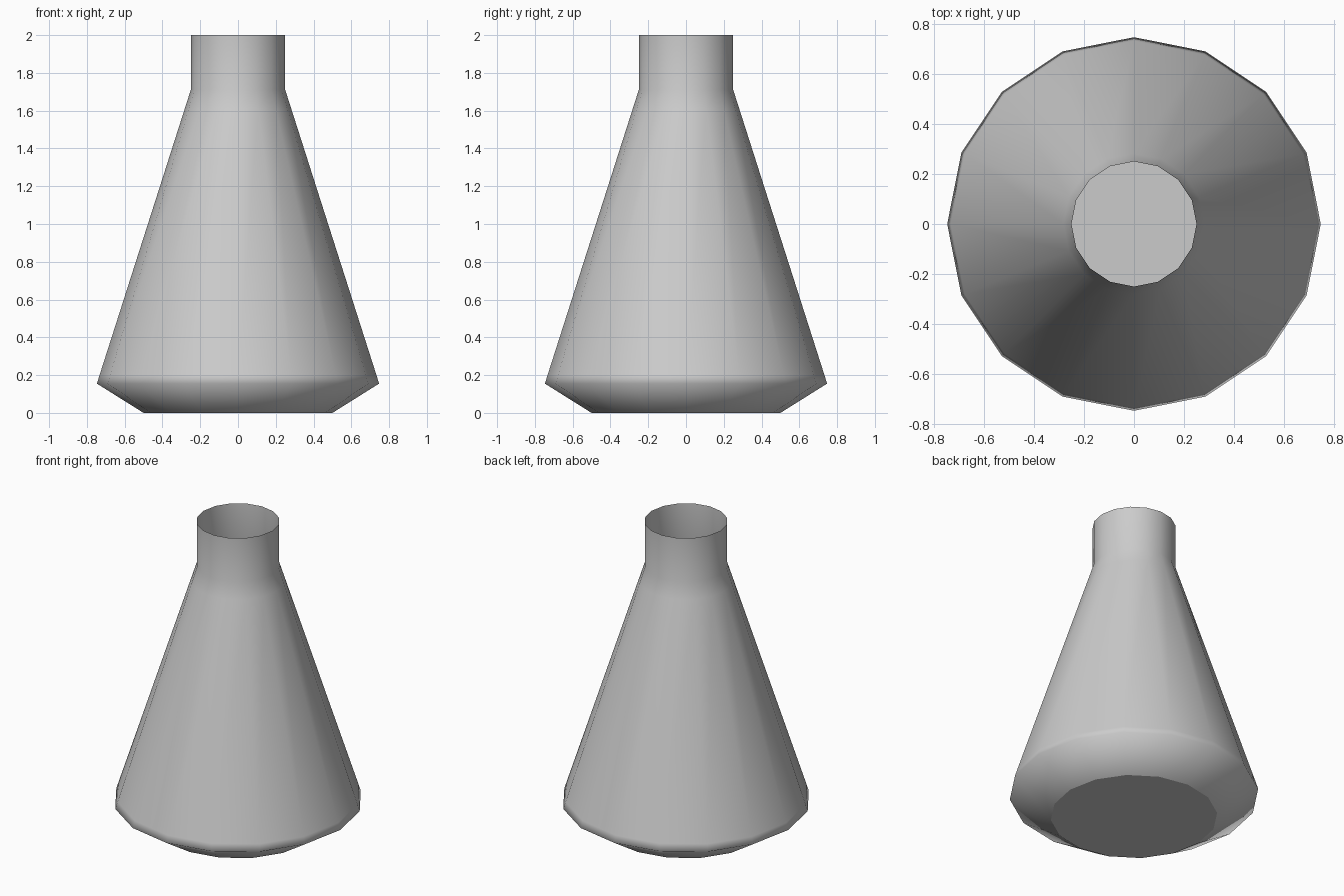
import bpy, bmesh
from math import cos, sin, pi

if "Cube" in bpy.data.objects:
    bpy.data.objects.remove(bpy.data.objects["Cube"])

SIDES = 16
# radius, height: base, shoulder ridge, support loops, neck, open rim
PROFILE = [(0.50, 0.0), (0.747, 0.155), (0.733, 0.20),
           (0.282, 1.61), (0.25, 1.71), (0.25, 2.0)]

bm = bmesh.new()

# rings of the lathe
rings = [[bm.verts.new((r * cos(2 * pi * i / SIDES), r * sin(2 * pi * i / SIDES), z))
          for i in range(SIDES)] for r, z in PROFILE]

# smooth walls
for low, high in zip(rings, rings[1:]):
    for i in range(SIDES):
        j = (i + 1) % SIDES
        bm.faces.new((low[i], low[j], high[j], high[i])).smooth = True

# flat base, the top stays open
base = bm.faces.new(rings[0][::-1])
for edge in base.edges:
    edge.smooth = False

mesh = bpy.data.meshes.new("conical_flask")
bm.to_mesh(mesh)
bm.free()
flask = bpy.data.objects.new("conical_flask", mesh)
bpy.context.collection.objects.link(flask)
